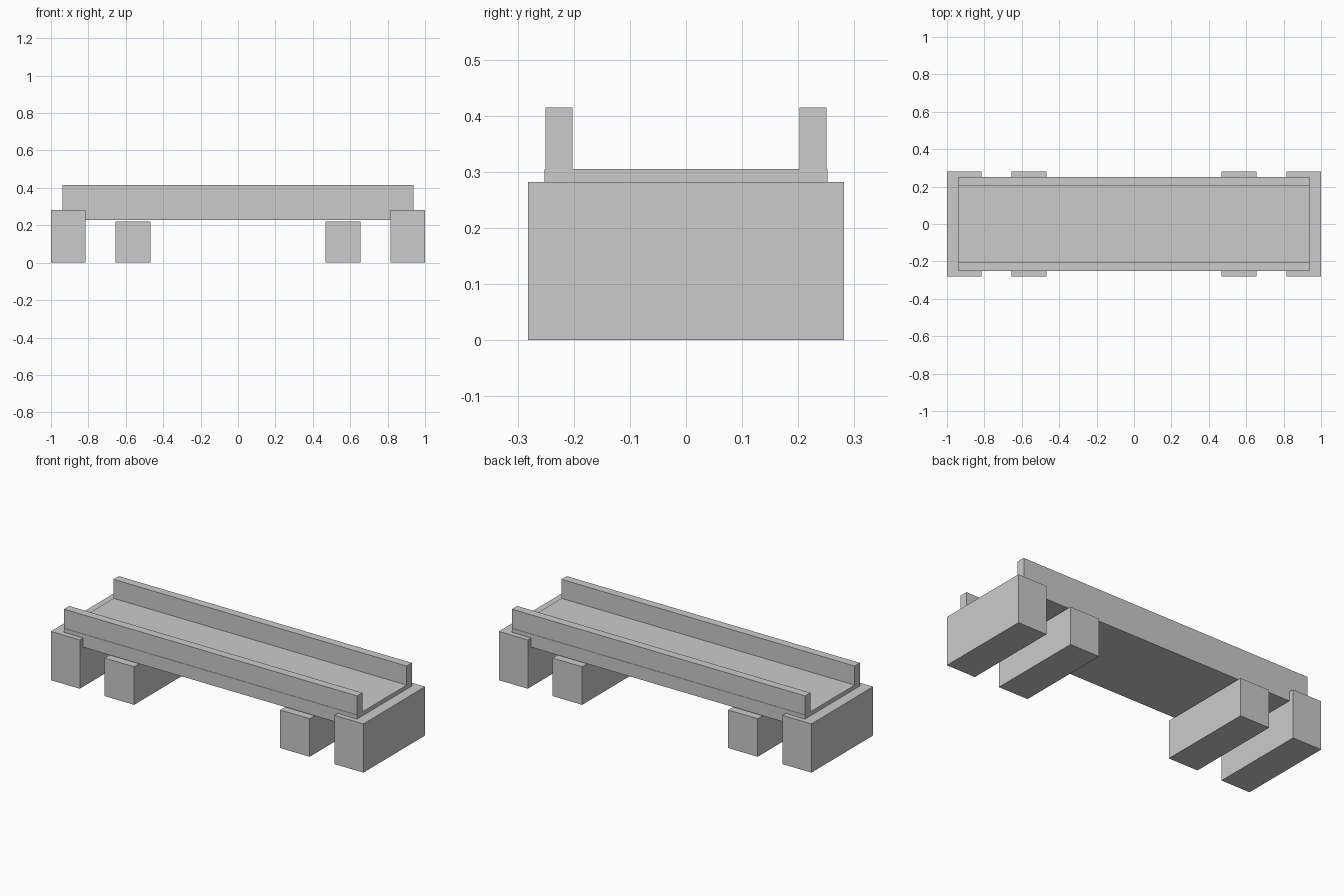
import bpy

if "Cube" in bpy.data.objects:
    bpy.data.objects.remove(bpy.data.objects["Cube"])


def box(name, x, y, z):
    """Box from (min, max) ranges on each axis."""
    bpy.ops.mesh.primitive_cube_add(
        size=1, location=[(a + b) / 2 for a, b in (x, y, z)])
    ob = bpy.context.object
    ob.name = name
    ob.scale = [b - a for a, b in (x, y, z)]
    bpy.ops.object.transform_apply(location=False, rotation=False, scale=True)
    return ob


def mirrored(lo, hi, s):
    return tuple(sorted((s * lo, s * hi)))


# Bridge deck
box("deck", (-0.938, 0.938), (-0.252, 0.252), (0.229, 0.305))

for s, end, side in ((-1, "left", "front"), (1, "right", "back")):
    # End abutments hold the deck, lower piers stand just beneath it
    box(end + "_abutment", mirrored(0.815, 1.0, s), (-0.282, 0.282), (0, 0.282))
    box(end + "_pier", mirrored(0.467, 0.656, s), (-0.282, 0.282), (0, 0.22))
    # Side walls along the deck edges
    box(side + "_parapet", (-0.938, 0.938), mirrored(0.202, 0.25, s), (0.305, 0.415))
